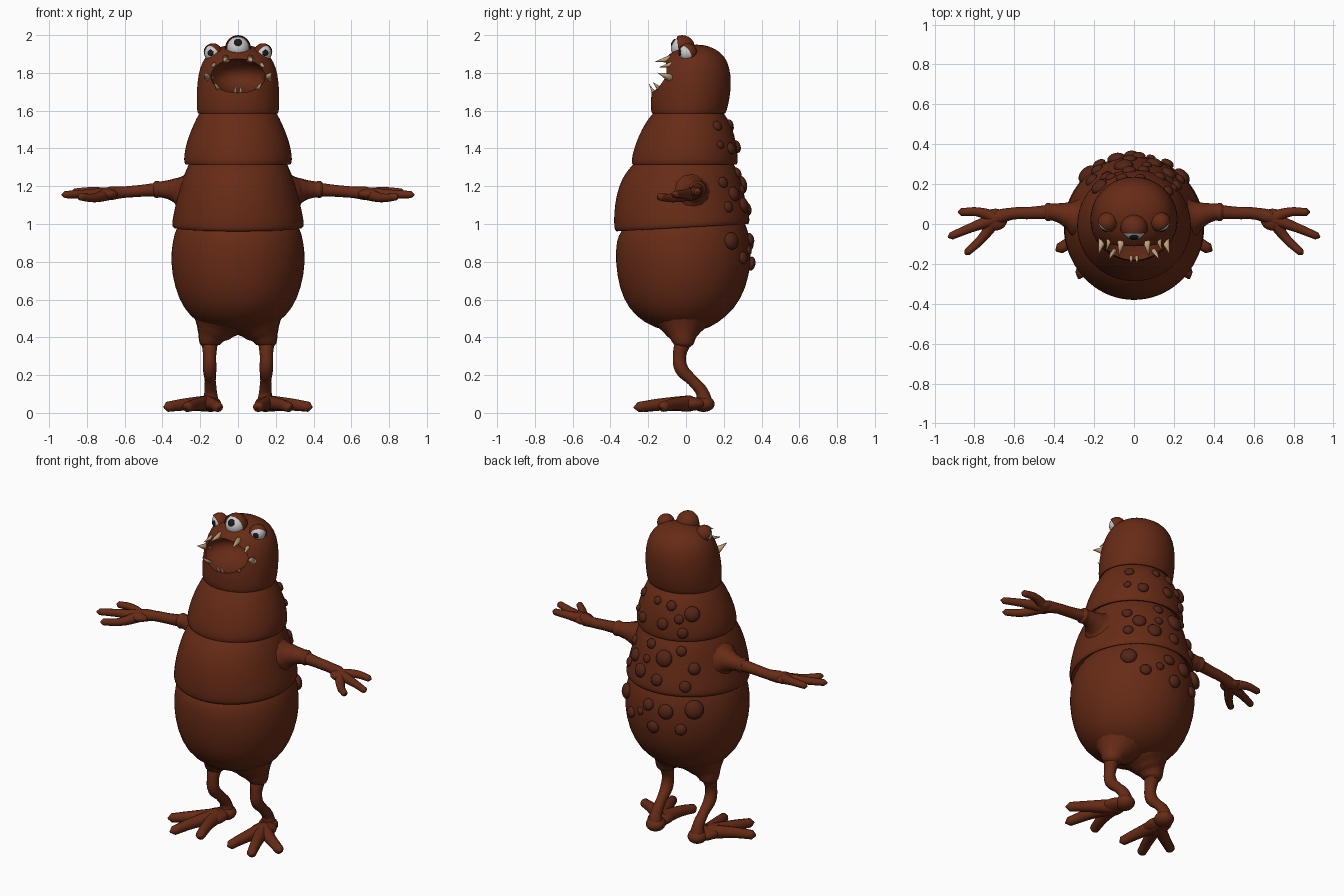
import bpy, bmesh, math
from mathutils import Vector, Matrix

if "Cube" in bpy.data.objects:
    bpy.data.objects.remove(bpy.data.objects["Cube"])


def material(name, rgb):
    m = bpy.data.materials.new(name)
    m.diffuse_color = (*rgb, 1)
    m.use_nodes = True
    m.node_tree.nodes["Principled BSDF"].inputs["Base Color"].default_value = m.diffuse_color
    return m


SKIN = material("skin", (0.135, 0.024, 0.008))
WART = material("wart", (0.085, 0.018, 0.008))
WHITE = material("eye_white", (0.75, 0.75, 0.75))
BLACK = material("pupil", (0.01, 0.01, 0.01))
TOOTH = material("tooth", (0.55, 0.36, 0.2))


def finish(bm, name, mat, smooth=True):
    bmesh.ops.recalc_face_normals(bm, faces=bm.faces)
    for f in bm.faces:
        f.smooth = smooth
    me = bpy.data.meshes.new(name)
    bm.to_mesh(me)
    bm.free()
    ob = bpy.data.objects.new(name, me)
    bpy.context.collection.objects.link(ob)
    me.materials.append(mat)
    return ob


def activate(ob):
    bpy.ops.object.select_all(action='DESELECT')
    ob.select_set(True)
    bpy.context.view_layer.objects.active = ob


def ellipsoid(name, loc, size, mat, axis=(0, 0, 1), seg=24, cut=None):
    """Sphere scaled by size with local z along axis; cut = (direction, offset) opens it."""
    bm = bmesh.new()
    rot = Vector(axis).to_track_quat('Z', 'Y').to_matrix().to_4x4()
    mat4 = Matrix.Translation(loc) @ rot @ Matrix.Diagonal((*size, 1))
    bmesh.ops.create_uvsphere(bm, u_segments=seg, v_segments=seg // 2, radius=1, matrix=mat4)
    if cut:
        n = Vector(cut[0]).normalized()
        bmesh.ops.bisect_plane(bm, geom=bm.verts[:] + bm.edges[:] + bm.faces[:],
                               plane_co=Vector(loc) + n * cut[1], plane_no=n, clear_outer=True)
    return finish(bm, name, mat)


def tube(name, pts, mat=SKIN):
    """Smooth tapering tube through (x, y, z, radius) points."""
    cu = bpy.data.curves.new(name, 'CURVE')
    cu.dimensions = '3D'
    cu.bevel_depth = 1
    cu.bevel_resolution = 4
    cu.resolution_u = 5
    cu.use_fill_caps = True
    sp = cu.splines.new('BEZIER')
    sp.bezier_points.add(len(pts) - 1)
    for p, (x, y, z, r) in zip(sp.bezier_points, pts):
        p.co = (x, y, z)
        p.radius = r
        p.handle_left_type = p.handle_right_type = 'AUTO'
    ob = bpy.data.objects.new(name, cu)
    bpy.context.collection.objects.link(ob)
    cu.materials.append(mat)
    activate(ob)
    bpy.ops.object.convert(target='MESH')
    bpy.ops.object.shade_smooth()
    return bpy.context.object


# Body: stacked folds and head, rings of (z, half width, front y, back y)
BODY = [(.43, .10, -.11, .08), (.475, .215, -.22, .17), (.55, .288, -.305, .258),
        (.66, .336, -.355, .32), (.80, .36, -.375, .347), (.92, .346, -.37, .34),
        (.98, .326, -.345, .318), (1.01, .303, -.32, .295),
        (.99, .325, -.35, .315), (.975, .343, -.37, .332), (.995, .353, -.382, .34),
        (1.06, .341, -.383, .33), (1.15, .32, -.371, .31), (1.24, .294, -.342, .29),
        (1.30, .27, -.297, .265), (1.335, .25, -.26, .24),
        (1.318, .268, -.275, .258), (1.31, .28, -.285, .27), (1.335, .289, -.291, .276),
        (1.40, .281, -.276, .271), (1.47, .26, -.25, .258), (1.54, .23, -.213, .233),
        (1.58, .209, -.18, .204), (1.6, .194, -.163, .188),
        (1.588, .204, -.173, .2), (1.582, .212, -.181, .208), (1.60, .218, -.186, .216),
        (1.66, .22, -.188, .232),
        (1.75, .217, -.176, .24), (1.83, .202, -.147, .232), (1.89, .172, -.105, .205),
        (1.93, .12, -.045, .155), (1.95, .05, .025, .09)]
N = 40


def tilt(z):
    return .025 * max(0, 1 - abs(z - 1.0) / .09)


bm = bmesh.new()
rings = []
for z, rx, yf, yb in BODY:
    ring = []
    for i in range(N):
        a = 2 * math.pi * i / N
        c = math.cos(a)
        ring.append(bm.verts.new((rx * math.sin(a), (yf + yb) / 2 + (yb - yf) / 2 * c, z + tilt(z) * c)))
    rings.append(ring)
for r0, r1 in zip(rings, rings[1:]):
    for i in range(N):
        bm.faces.new((r0[i], r0[(i + 1) % N], r1[(i + 1) % N], r1[i]))
bm.faces.new(rings[0])
bm.faces.new(rings[-1])
body = finish(bm, "body", SKIN)

# Mouth cavity
cutter = ellipsoid("mouth_cutter", (0, -.15, 1.785), (.148, .17, .092), SKIN, seg=48)
cutter.hide_render = True
cutter.hide_set(True)
body.modifiers.new("smooth", 'SUBSURF').levels = 1
cut = body.modifiers.new("mouth", 'BOOLEAN')
cut.operation = 'DIFFERENCE'
cut.object = cutter
cut.solver = 'EXACT'
activate(body)
for m in ("smooth", "mouth"):
    bpy.ops.object.modifier_apply(modifier=m)
bpy.ops.object.shade_smooth_by_angle(angle=math.radians(50))
bpy.data.objects.remove(cutter)

# Warts on the back: (angle from straight back, z, radius)
WARTS = [(43, 1.48, .045), (15, 1.52, .03), (-8, 1.53, .025), (26, 1.45, .028), (5, 1.41, .035),
         (30, 1.37, .032), (-28, 1.40, .032), (-47, 1.52, .028), (-47, 1.42, .022),
         (10, 1.21, .05), (-10, 1.27, .03), (29, 1.26, .03), (-12, 1.18, .025), (42, 1.16, .036),
         (-18, 1.10, .042), (4, 1.08, .036), (33, 1.06, .034), (-33, 1.16, .04), (-44, 1.09, .03),
         (-46, 1.22, .03), (42, .92, .055), (15, .90, .045), (-4, .92, .035), (-14, .86, .024),
         (-44, .91, .047), (2, .79, .038), (29, .80, .034), (-28, .82, .034)]
for deg, z, r in WARTS:
    a = math.radians(deg)
    for p, q in zip(BODY, BODY[1:]):
        if p[0] <= z < q[0]:
            t = (z - p[0]) / (q[0] - p[0])
            rx, yf, yb = [p[k] + t * (q[k] - p[k]) for k in (1, 2, 3)]
            slope = (p[1] - q[1]) / (q[0] - p[0])
    pos = (-rx * math.sin(a), (yf + yb) / 2 + (yb - yf) / 2 * math.cos(a), z)
    ellipsoid("wart", pos, (r, r, r * .6), WART, (-math.sin(a), math.cos(a), slope), seg=16)


# Eyes: ball, pupil and open lid
def eye(name, loc, r, gaze, opening, offset):
    g = Vector(gaze).normalized()
    ellipsoid(name + "_ball", loc, (r, r, r), WHITE)
    ellipsoid(name + "_pupil", Vector(loc) + g * r * .9, (r * .38, r * .38, r * .16), BLACK, g)
    ellipsoid(name + "_lid", loc, (r * 1.13,) * 3, SKIN, cut=(opening, r * offset))


eye("middle_eye", (0, -.02, 1.932), .06, (0, -.8, .5), (0, -.95, -.12), .35)


# Teeth: base, tip, radius
TEETH = [((.065, -.095, 1.872), (.075, -.162, 1.86), .021),
         ((.122, -.075, 1.845), (.14, -.14, 1.83), .018),
         ((.158, -.085, 1.775), (.178, -.15, 1.80), .026),
         ((.105, -.14, 1.715), (.125, -.175, 1.75), .016),
         ((.014, -.165, 1.685), (.015, -.195, 1.74), .014)]

for s, side in ((1, "left"), (-1, "right")):
    def flip(pts):
        return [(s * p[0], *p[1:]) for p in pts]

    eye(side + "_eye", (s * .133, .008, 1.906), .045, (s * .3, -.95, 0), (s * .55, -.7, -.4), .35)

    for base, tip, r in TEETH:
        b, t = [Vector(v) for v in flip((base, tip))]
        bm = bmesh.new()
        rot = (t - b).to_track_quat('Z', 'Y').to_matrix().to_4x4()
        bmesh.ops.create_cone(bm, cap_ends=True, segments=10, radius1=r, radius2=.001,
                              depth=(t - b).length * 1.2,
                              matrix=Matrix.Translation(b * .6 + t * .4) @ rot)
        finish(bm, side + "_tooth", TOOTH)

    # Arm: shoulder with cuff, forearm, palm and three fingers
    tube(side + "_shoulder", flip([(.245, .03, 1.165, .15), (.285, .035, 1.17, .102), (.325, .045, 1.178, .068),
                                   (.37, .055, 1.182, .05), (.41, .06, 1.183, .042),
                                   (.435, .06, 1.183, .046), (.45, .06, 1.183, .034)]))
    tube(side + "_forearm", flip([(.42, .06, 1.183, .036), (.52, .055, 1.175, .031), (.61, .052, 1.168, .03),
                                  (.67, .038, 1.163, .036), (.72, .022, 1.158, .028)]))
    ellipsoid(side + "_palm", (s * .695, .022, 1.158), (.06, .055, .03), SKIN)
    for tip, mid in (((.882, .06, 1.168), (.78, .06, 1.172)), ((.933, -.067, 1.155), (.82, -.02, 1.158)),
                     ((.848, -.152, 1.145), (.765, -.075, 1.138))):
        k = [a + (b - a) * .85 for a, b in zip(mid, tip)]
        tube(side + "_finger", flip([(.69, .028, 1.158, .034), (*mid, .023), (*k, .019), (*tip, .004)]))

    # Leg: hip with cuff, bent shin, heel and three toes
    tube(side + "_hip", flip([(.09, -.02, .53, .19), (.108, -.018, .485, .15), (.127, -.017, .44, .105),
                              (.143, -.015, .40, .071), (.15, -.012, .365, .054), (.15, -.012, .35, .035)]))
    tube(side + "_shin", flip([(.15, -.01, .39, .045), (.15, -.035, .30, .034), (.15, -.025, .235, .036),
                               (.147, .035, .17, .029), (.145, .085, .11, .033), (.145, .098, .05, .045)]))
    ellipsoid(side + "_heel", (s * .145, .092, .047), (.056, .06, .042), SKIN)
    ellipsoid(side + "_foot", (s * .165, .01, .048), (.068, .10, .038), SKIN)
    for tip, mid in (((.392, -.135, .03), (.285, -.07, .044)), ((.278, -.275, .028), (.225, -.14, .044)),
                     ((.1, -.245, .028), (.13, -.13, .044))):
        k = [a + (b - a) * .82 for a, b in zip(mid, tip)]
        tube(side + "_toe", flip([(.16, .02, .05, .043), (*mid, .032), (*k, .027), (*tip, .005)]))
